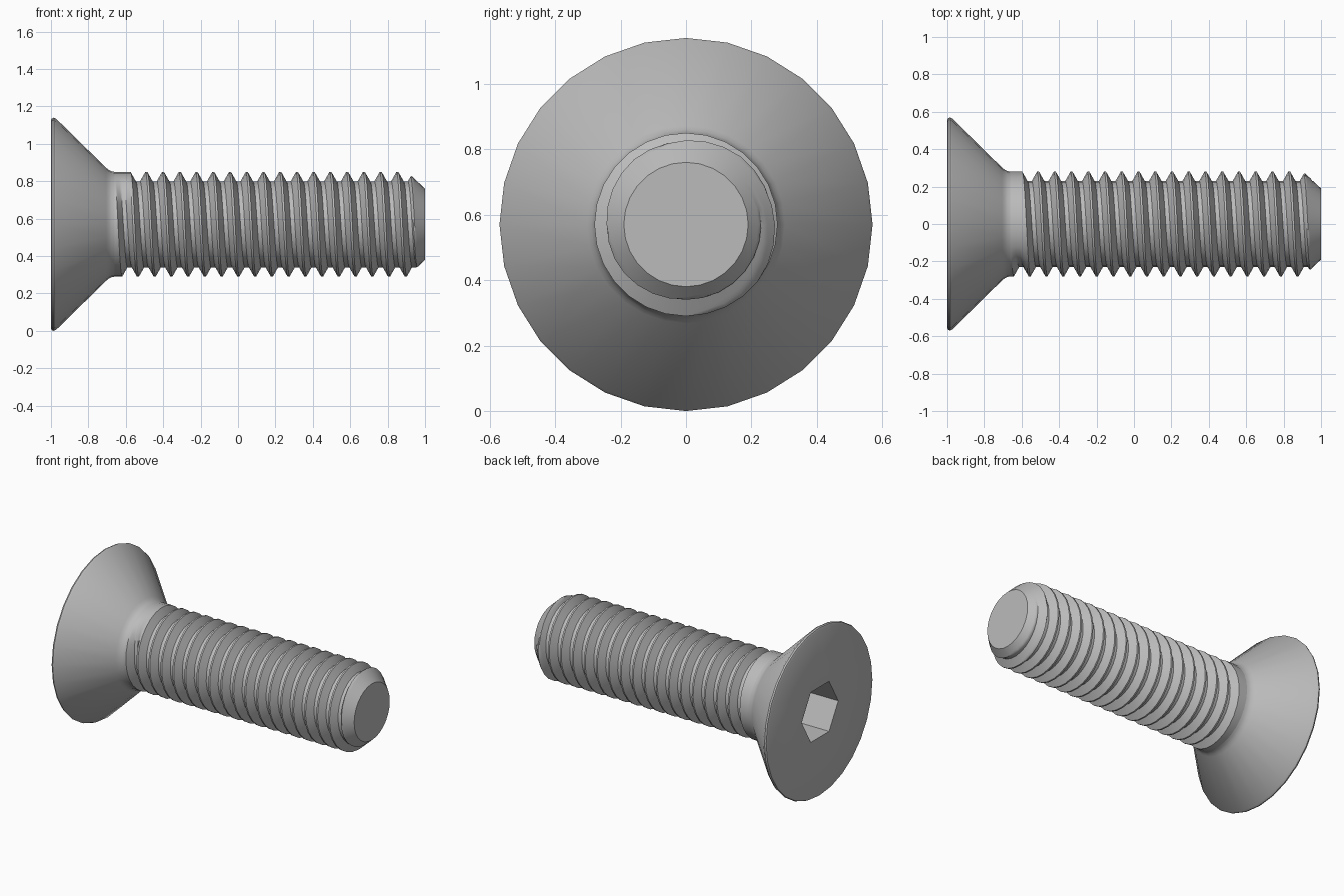
import bpy, bmesh, math

if "Cube" in bpy.data.objects:
    bpy.data.objects.remove(bpy.data.objects["Cube"])

SIDES = 28          # facets around the axis
AXIS_Z = 0.57       # height of the screw axis
PITCH = 0.0895
R_SHANK, R_TIP, DEPTH = 0.28, 0.19, 0.05
X_NECK, X_END = -0.66, 1.0

steel = bpy.data.materials.new("grey steel")
steel.diffuse_color = (0.5, 0.5, 0.5, 1)
steel.use_nodes = True
steel.node_tree.nodes["Principled BSDF"].inputs["Base Color"].default_value = steel.diffuse_color


def polar(x, r, a):
    return (x, r * math.cos(a), AXIS_Z + r * math.sin(a))


def ring(bm, x, r, n):
    return [bm.verts.new(polar(x, r, math.tau * i / n)) for i in range(n)]


def skin(bm, a, b):
    n = len(a)
    for i in range(n):
        j = (i + 1) % n
        bm.faces.new((a[i], a[j], b[j], b[i]))


def finish(bm, name):
    bmesh.ops.recalc_face_normals(bm, faces=bm.faces)
    mesh = bpy.data.meshes.new(name)
    bm.to_mesh(mesh)
    bm.free()
    mesh.materials.append(steel)
    ob = bpy.data.objects.new(name, mesh)
    bpy.context.collection.objects.link(ob)
    bpy.ops.object.select_all(action='DESELECT')
    ob.select_set(True)
    bpy.context.view_layer.objects.active = ob
    bpy.ops.object.shade_smooth_by_angle(angle=math.radians(32))


# Countersunk head: turned profile, hexagonal socket in the flat face
bm = bmesh.new()
profile = [(-1, 0.556), (-0.995, 0.566), (-0.985, 0.57), (-0.972, 0.564),
           (-0.705, 0.302), (-0.69, 0.29), (-0.675, 0.283), (X_NECK, R_SHANK)]
rings = [ring(bm, x, r, SIDES) for x, r in profile]
for a, b in zip(rings, rings[1:]):
    skin(bm, a, b)
mouth, floor = ring(bm, -1, 0.195, 6), ring(bm, -0.75, 0.195, 6)
skin(bm, mouth, floor)
bm.faces.new(floor)
edges = [bm.edges.get((l[i - 1], l[i])) for l in (rings[0], mouth) for i in range(len(l))]
bmesh.ops.triangle_fill(bm, use_beauty=True, edges=edges, normal=(-1, 0, 0))
finish(bm, "countersunk_head")

# Threaded shank: one helical strip, one groove wide, trimmed by the tip chamfer
marks = [-0.5, -0.44, -0.28, -0.125, 0, 0.125, 0.28, 0.44, 0.5]
us = [marks[0]]
for a, b in zip(marks, marks[1:]):
    us += [(a + b) / 2, b]


def shank_point(turn, u):
    """turn = turns of the groove centre from the top; u = offset in pitches."""
    x = min(max(-0.535 + PITCH * (turn + u), X_NECK), X_END)
    groove = min(1, max(0, (0.44 - abs(u)) / 0.315))
    runout = min(1, max(0, (turn + 0.90) / 0.10))
    r = min(R_SHANK - DEPTH * groove * runout, R_TIP + (X_END - x) * 0.95)
    return polar(x, r, math.pi / 2 + math.tau * turn)


bm = bmesh.new()
prev = None
for i in range(-3 * SIDES, 19 * SIDES):
    row = [bm.verts.new(shank_point(i / SIDES, u)) for u in us]
    if prev:
        for k in range(len(us) - 1):
            bm.faces.new((prev[k], prev[k + 1], row[k + 1], row[k]))
    prev = row
bmesh.ops.remove_doubles(bm, verts=bm.verts, dist=1e-5)
bmesh.ops.delete(bm, geom=[e for e in bm.edges if not e.link_faces], context='EDGES')
tip = [v for v in bm.verts if v.co.x > X_END - 1e-5]
tip.sort(key=lambda v: math.atan2(v.co.z - AXIS_Z, v.co.y))
bm.faces.new(tip)
finish(bm, "threaded_shank")
